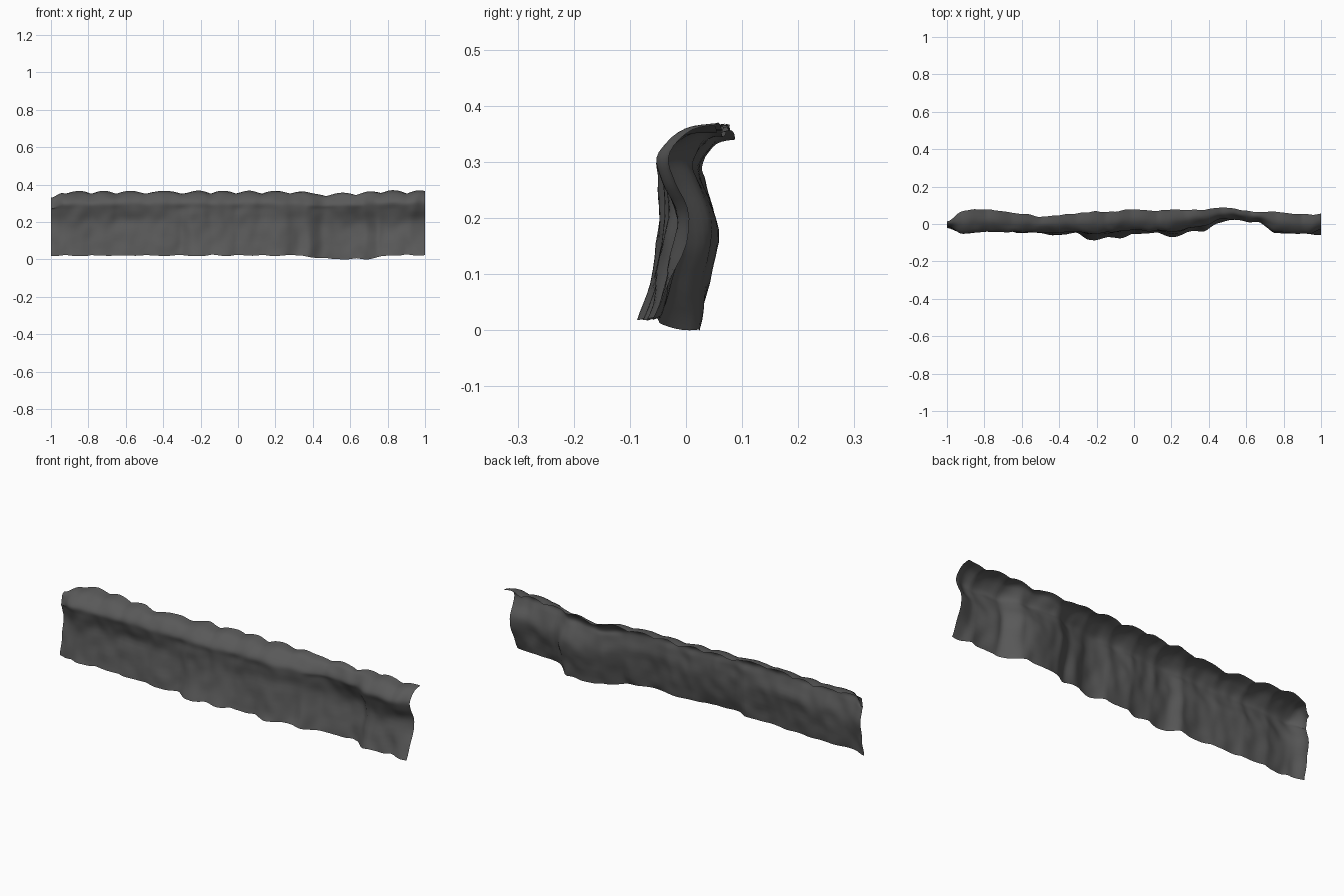
import bpy, bmesh, math
from mathutils import Vector, noise

if "Cube" in bpy.data.objects:
    bpy.data.objects.remove(bpy.data.objects["Cube"])


def curve(keys):
    """Smoothly eased lookup through (x, value) keys."""
    def f(x):
        for (x0, v0), (x1, v1) in zip(keys, keys[1:]):
            if x <= x1:
                t = max(0, (x - x0) / (x1 - x0))
                return v0 + (v1 - v0) * t * t * (3 - 2 * t)
        return keys[-1][1]
    return f


# Plan curves of the rock face at four heights (x, y)
foot = curve([(-1, -.015), (-.93, -.045), (-.65, -.04), (-.45, -.055), (-.31, -.045), (-.24, -.085),
              (-.1, -.07), (.05, -.05), (.22, -.065), (.36, -.035), (.46, .005), (.56, .03), (.66, .02), (.76, -.045), (1, -.05)])
belly = curve([(-1, .01), (-.9, -.02), (-.65, -.015), (-.45, -.035), (-.31, -.025), (-.24, -.045),
               (0, -.02), (.22, -.03), (.36, .0), (.46, .045), (.6, .066), (.67, .055), (.76, -.01), (.9, -.015), (1, .008)])
brow = curve([(-1, -.01), (-.92, -.045), (-.65, -.035), (-.45, -.04), (-.31, -.04), (-.2, -.045),
              (0, -.03), (.22, -.03), (.36, -.005), (.48, .025), (.66, .015), (.76, -.042), (.92, -.045), (1, -.025)])
lip = curve([(-1, .02), (-.9, .07), (-.78, .08), (-.65, .065), (-.5, .048), (-.2, .067), (0, .076),
             (.35, .077), (.46, .09), (.66, .065), (1, .06)])
base_z = curve([(-1, .032), (.3, .033), (.5, .015), (.7, .014), (.82, .034), (1, .036)])
top_z = curve([(-1, .338), (-.93, .374), (.3, .375), (.42, .362), (.65, .366), (.75, .378), (1, .376)])


def spline(points, t):
    """Catmull-Rom point on an open profile."""
    n = len(points) - 1
    i = min(int(t * n), n - 1)
    u = t * n - i
    p0, p1, p2, p3 = (points[min(max(i + k, 0), n)] for k in (-1, 0, 1, 2))
    return 0.5 * (2 * p1 + (p2 - p0) * u + (2 * p0 - 5 * p1 + 4 * p2 - p3) * u * u
                  + (3 * p1 - p0 - 3 * p2 + p3) * u ** 3)


def rock_point(x, t):
    zb, zt = base_z(x), top_z(x)
    # rounded bulges meeting in narrow grooves
    ripple = 1.6 * abs(math.sin(math.pi * (x + .01) / .155 + .5 * math.sin(x * 8))) - 1
    yb, ym, ys, yl = foot(x), belly(x), brow(x), lip(x)
    profile = [Vector((x, yb, zb)), Vector((x, yb * .5 + ym * .5, .105)), Vector((x, ym, .205)),
               Vector((x, ys * .75 + ym * .25, .275)), Vector((x, ys, zt - .055)),
               Vector((x, ys * .55 + yl * .45, zt - .012)), Vector((x, yl, zt - .002))]
    p = spline(profile, t)
    # scalloped edges, vertical flutes and small lumps
    p.z += ripple * (.010 * t ** 3 - .004 * (1 - t) ** 3)
    p.y -= .005 * ripple * (1 - t) * (1 if t < .7 else .3)
    p.y += .010 * noise.noise(Vector((x * 7, 3, p.z * 7)))
    p.y += .007 * noise.noise(Vector((x * 17, 8, p.z * 16)))
    p.z += .005 * noise.noise(Vector((x * 13, 5, t * 3))) * (t > .75 or t < .1)
    if 0 < abs(x) < 1:
        p.x += .006 * noise.noise(Vector((x * 5, 1, t * 4)))
    return p


# Cliff wall: one open folded sheet
NX, NT = 160, 26
bm = bmesh.new()
grid = [[bm.verts.new(rock_point(-1 + 2 * i / NX, j / NT)) for j in range(NT + 1)] for i in range(NX + 1)]
for a, b in zip(grid, grid[1:]):
    for j in range(NT):
        bm.faces.new((a[j], b[j], b[j + 1], a[j + 1]))
low = min(v.co.z for v in bm.verts)
mid = (min(v.co.y for v in bm.verts) + max(v.co.y for v in bm.verts)) / 2
bmesh.ops.translate(bm, verts=bm.verts, vec=(0, -mid, -low))
mesh = bpy.data.meshes.new("cliff_wall")
bm.to_mesh(mesh)
bm.free()
wall = bpy.data.objects.new("cliff_wall", mesh)
bpy.context.collection.objects.link(wall)

rock = bpy.data.materials.new("dark_rock")
rock.diffuse_color = (.1, .1, .1, 1)
rock.use_nodes = True
rock.node_tree.nodes["Principled BSDF"].inputs["Base Color"].default_value = rock.diffuse_color
mesh.materials.append(rock)
bpy.context.view_layer.objects.active = wall
wall.select_set(True)
bpy.ops.object.shade_smooth_by_angle(angle=math.radians(40))
